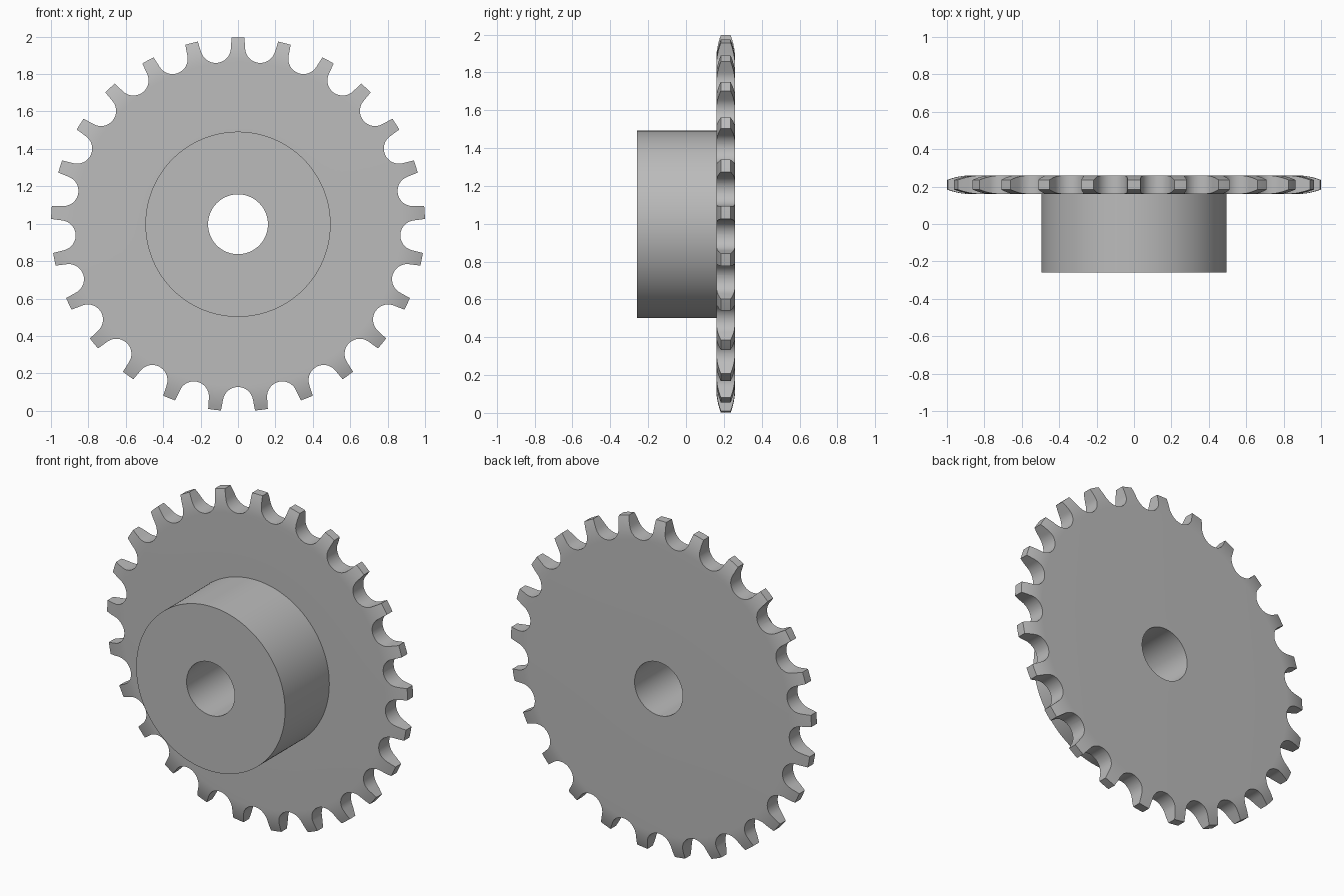
import bpy, bmesh, math
from mathutils import Matrix, Vector

TEETH = 25
CENTRE_Z = 0.997
BORE, HUB, TIP = 0.16, 0.495, 1.0
FRONT, PLATE, BACK = -0.26, 0.16, 0.26

cube = bpy.data.objects.get("Cube")
if cube:
    bpy.data.objects.remove(cube, do_unlink=True)

steel = bpy.data.materials.new("grey_steel")
steel.use_nodes = True
grey = (0.5, 0.5, 0.5, 1)
steel.diffuse_color = grey
steel.node_tree.nodes["Principled BSDF"].inputs["Base Color"].default_value = grey


def add_object(name, bm):
    bmesh.ops.recalc_face_normals(bm, faces=bm.faces)
    mesh = bpy.data.meshes.new(name)
    bm.to_mesh(mesh)
    bm.free()
    obj = bpy.data.objects.new(name, mesh)
    bpy.context.collection.objects.link(obj)
    obj.location.z = CENTRE_Z
    return obj


# Turned blank: bore, hub and plate with a rounded relief towards the tooth tips
relief_start, relief_depth, steps = 0.87, 0.024, 6
relief = [(relief_start + (TIP - relief_start) * i / steps, relief_depth * (i / steps) ** 2)
          for i in range(steps + 1)]
profile = [(BORE, FRONT), (HUB, FRONT), (HUB, PLATE)]
profile += [(r, PLATE + d) for r, d in relief]
profile += [(r, BACK - d) for r, d in reversed(relief)]
profile += [(BORE, BACK)]

bm = bmesh.new()
points = [bm.verts.new((0, y, r)) for r, y in profile]
edges = [bm.edges.new((points[i - 1], p)) for i, p in enumerate(points)]
bmesh.ops.spin(bm, geom=points + edges, cent=(0, 0, 0), axis=(0, 1, 0),
               angle=math.tau, steps=TEETH * 8, use_merge=True)
bmesh.ops.remove_doubles(bm, verts=bm.verts, dist=0.0001)
sprocket = add_object("sprocket_wheel", bm)
sprocket.data.materials.append(steel)

# Roller seats: a round-bottomed slot with slightly flared flanks between teeth
seat, seat_centre, flare, outer = 0.081, 0.951, math.radians(11), 1.06
arc_steps = 20
slot = []
for i in range(arc_steps + 1):
    a = -flare - (math.pi - 2 * flare) * i / arc_steps
    slot.append((seat * math.cos(a), seat_centre + seat * math.sin(a)))
half = seat / math.cos(flare) + (outer - seat_centre) * math.tan(flare)
slot += [(-half, outer), (half, outer)]

bm = bmesh.new()
for k in range(TEETH):
    turn = Matrix.Rotation(math.tau * (k + 0.5) / TEETH, 3, 'Y')
    ring = [bm.verts.new(turn @ Vector((x, 0.1, z))) for x, z in slot]
    face = bm.faces.new(ring)
    new = bmesh.ops.extrude_face_region(bm, geom=[face])["geom"]
    bmesh.ops.translate(bm, vec=(0, 0.22, 0),
                        verts=[v for v in new if isinstance(v, bmesh.types.BMVert)])
cutter = add_object("tooth_gap_cutter", bm)
cutter.hide_render = True

# Cut the teeth and bake the result
cut = sprocket.modifiers.new("tooth_gaps", 'BOOLEAN')
cut.operation = 'DIFFERENCE'
cut.solver = 'EXACT'
cut.object = cutter
bpy.ops.object.select_all(action='DESELECT')
bpy.context.view_layer.objects.active = sprocket
sprocket.select_set(True)
bpy.ops.object.modifier_apply(modifier=cut.name)
bpy.data.objects.remove(cutter, do_unlink=True)
bpy.ops.object.shade_smooth_by_angle(angle=math.radians(20))
